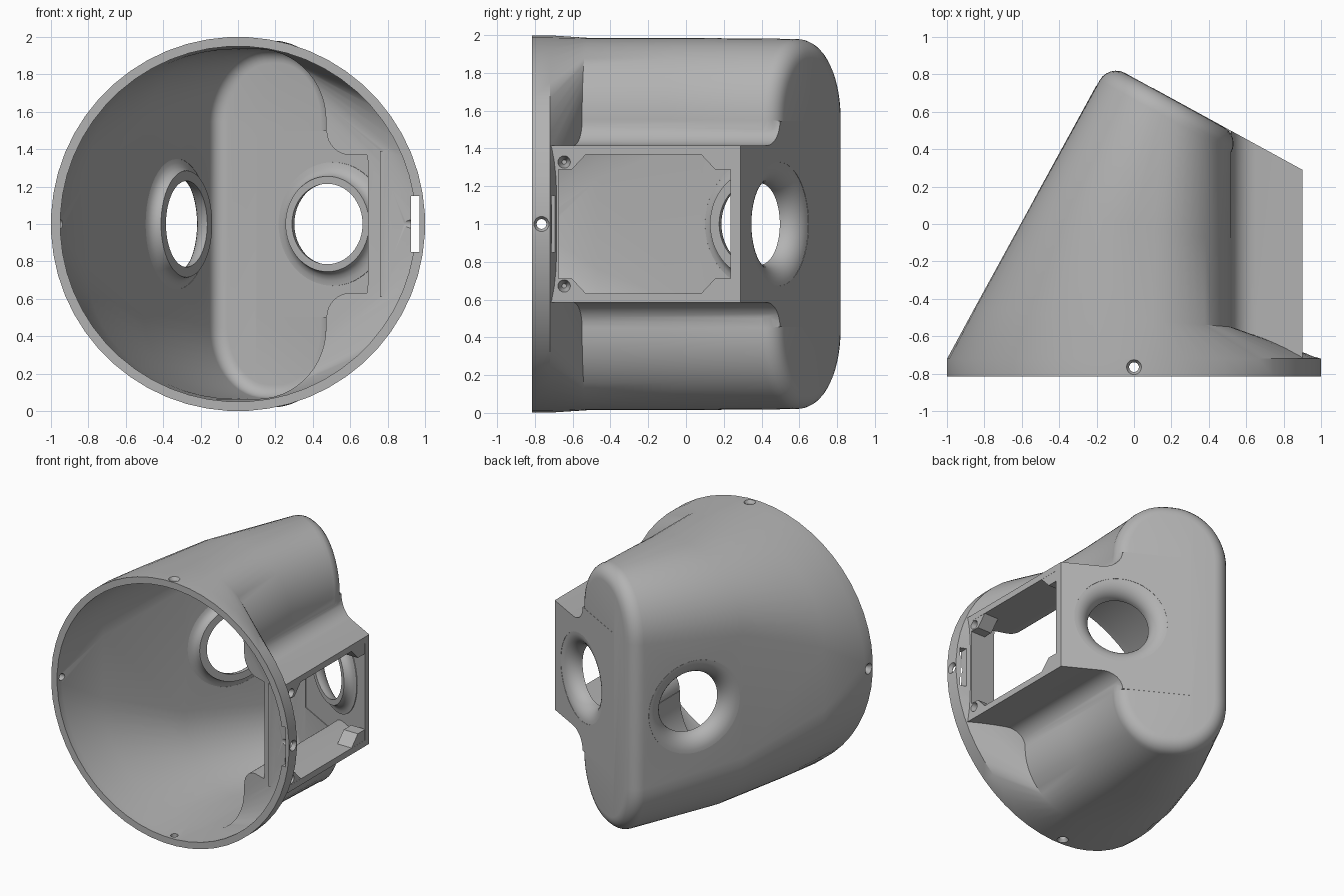
import bpy, bmesh
from math import sin, cos, pi, radians
from mathutils import Vector, Matrix

cube = bpy.data.objects.get("Cube")
if cube:
    bpy.data.objects.remove(cube)

grey = bpy.data.materials.new("housing_grey")
grey.use_nodes = True
grey.diffuse_color = (0.45, 0.45, 0.45, 1)
grey.node_tree.nodes["Principled BSDF"].inputs["Base Color"].default_value = (0.45, 0.45, 0.45, 1)

AXIS = Vector((0.48, 0.877))      # outward normal of the slanted end face
SIDE = Vector((0.877, -0.48))     # runs along the end face, away from the long wall


def make(name, bm):
    bmesh.ops.recalc_face_normals(bm, faces=bm.faces)
    mesh = bpy.data.meshes.new(name)
    bm.to_mesh(mesh)
    bm.free()
    mesh.materials.append(grey)
    ob = bpy.data.objects.new(name, mesh)
    bpy.context.collection.objects.link(ob)
    return ob


def loft(name, rings, closed=False):
    """Skin equal-length rings; cap both ends, or join last to first."""
    bm = bmesh.new()
    loops = [[bm.verts.new(p) for p in ring] for ring in rings]
    pairs = list(zip(loops, loops[1:] + loops[:1])) if closed else list(zip(loops, loops[1:]))
    for a, b in pairs:
        n = len(a)
        for i in range(n):
            j = (i + 1) % n
            bm.faces.new((a[i], a[j], b[j], b[i]))
    if not closed:
        bm.faces.new(loops[0])
        bm.faces.new(loops[-1])
    return make(name, bm)


def box(name, lo, hi):
    (x, y, z), (u, v, w) = lo, hi
    return loft(name, [[(x, y, k), (u, y, k), (u, v, k), (x, v, k)] for k in (z, w)])


def cone(name, centre, axis, r1, r2, depth):
    bm = bmesh.new()
    turn = Vector(axis).to_track_quat('Z', 'Y').to_matrix().to_4x4()
    bmesh.ops.create_cone(bm, cap_ends=True, segments=48, radius1=r1, radius2=r2,
                          depth=depth, matrix=Matrix.Translation(centre) @ turn)
    return make(name, bm)


def section(left, right, h, al, bl, ar, br, skip=0.0):
    """Rounded outline on the upright plane through left and right."""
    left, right = Vector(left), Vector(right)
    width = (right - left).length
    pts = []
    for q in range(4):
        a, b = (ar, br) if q in (0, 3) else (al, bl)
        mid = width - ar if q in (0, 3) else al
        lift = (h - b) * (1 if q < 2 else -1)
        for i in range(14):
            t = radians(90 * q + skip + (90 - 2 * skip) * i / 13)
            p = left + (right - left) * ((mid + a * cos(t)) / width)
            pts.append((p.x, p.y, 1 + lift + b * sin(t)))
    return pts


def end_plane(x):
    return 0.78 - 0.547 * x


def body(name, t, fillet):
    """Round mouth blending to a slanted long end, inset by thickness t."""
    r = 1 - t
    front = -0.815 - (0.03 if t else 0)
    rings = [section((-r, y), (r, y), r, r, r, r, r, 3) for y in (front, -0.72 - 0.8 * t)]
    for l, rt, al, bl in (((-0.85, -0.446), (0.52, -0.55), 0.85, 0.75),
                          ((-0.551, 0.1), (0.52, -0.1), 0.55, 0.52)):
        rings.append(section(Vector(l) + SIDE * t, Vector(rt) - Vector((t, t)),
                             0.985 - t, al - t, bl - t, 0.42 - t, 0.43 - t))
    corner = Vector((-0.136, 0.855)) - AXIS * (fillet + t) + SIDE * t
    far = Vector((0.52 - t, end_plane(0.52 - t) - (fillet + t) / 0.877))
    for k in range(7):
        a = k * pi / 12
        inset, up = fillet * (1 - cos(a)), AXIS * fillet * sin(a)
        rad = [v - t - inset for v in (0.98, 0.38, 0.43, 0.38, 0.43)]
        rings.append(section(corner + SIDE * inset + up, far - SIDE * inset + up, *rad))
    return loft(name, rings)


def side_box(name, t, front, x_out):
    """Side housing with filleted roots, cut off by the end plane."""
    half, root, rad = 0.415 - t, 0.52 - t, 0.13
    top = [(x_out, half)]
    for i in range(9):
        a = i * pi / 16
        top.append((root + rad - rad * sin(a), half + rad - rad * cos(a)))
    top.append((0.1, half + rad))
    outline = top + [(x, -z) for x, z in reversed(top)]
    back = 0.002 - t / 0.877
    return loft(name, [[(x, front, 1 + z) for x, z in outline],
                       [(x, end_plane(x) + back, 1 + z) for x, z in outline]])


def apply(target, op, tool):
    mod = target.modifiers.new("cut", 'BOOLEAN')
    mod.operation, mod.solver, mod.object = op, 'EXACT', tool
    bpy.context.view_layer.objects.active = target
    bpy.ops.object.modifier_apply(modifier=mod.name)
    bpy.data.objects.remove(tool)


# Hollow shell with side housing
shell = body("shell", 0, 0.1)
apply(shell, 'UNION', side_box("side_housing", 0, -0.72, 0.9))
apply(shell, 'DIFFERENCE', body("shell_hollow", 0.05, 0.07))
apply(shell, 'DIFFERENCE', side_box("housing_hollow", 0.047, -0.675, 1.1))

# Front bar and screw corners of the side opening
apply(shell, 'UNION', box("front_bar", (0.76, -0.719, 0.61), (0.899, -0.675, 1.39)))
for sy in (1, -1):
    for sz in (1, -1):
        shape = [(-0.02, -0.02), (0.145, -0.02), (0.145, 0), (0.07, 0.08), (-0.02, 0.08)]
        ring = [(-0.225 + sy * (-0.45 + y), 1 + sz * (0.368 - z)) for y, z in shape]
        apply(shell, 'UNION', loft("screw_corner", [[(x, y, z) for y, z in ring] for x in (0.78, 0.899)]))
        spot = (0.87, -0.235 + sy * 0.41, 1 + sz * 0.328)
        apply(shell, 'DIFFERENCE', cone("corner_screw_hole", spot, (1, 0, 0), 0.012, 0.036, 0.08))

# Notch and countersunk screw holes in the mouth rim
apply(shell, 'DIFFERENCE', box("rim_notch", (0.925, -0.85, 0.85), (0.97, -0.68, 1.15)))
for d in ((1, 0, 0), (-1, 0, 0), (0, 0, 1), (0, 0, -1)):
    rim = Vector((0, -0.765, 1))
    apply(shell, 'DIFFERENCE', cone("rim_hole", rim + Vector(d) * 0.97, d, 0.026, 0.026, 0.2))
    apply(shell, 'DIFFERENCE', cone("rim_sink", rim + Vector(d) * 0.992, d, 0.026, 0.045, 0.03))


# Flared ports through the long wall and the end face
def port(name, centre, normal, hole, rim, outer):
    n = Vector(normal).normalized()
    apply(shell, 'DIFFERENCE', cone("port_cut", centre, n, outer - 0.002, outer - 0.002, 0.24))
    flare, depth = outer - hole, 0.11
    prof = [(outer - flare * sin(i * pi / 16), -depth + depth * cos(i * pi / 16)) for i in range(9)]
    prof += [(rim, -depth)]
    prof += [(outer - (outer - rim) * cos(a), -depth + 0.06 * sin(a)) for a in (0.4, 0.8, 1.2, pi / 2)]
    u = Vector((0, 0, 1))
    v = n.cross(u)
    rings = []
    for i in range(64):
        a = i * pi / 32
        out = u * cos(a) + v * sin(a)
        rings.append([Vector(centre) + out * r + n * z for r, z in prof])
    return loft(name, rings, closed=True)


wall_port = port("wall_port", (-0.371, 0.43, 1), (-SIDE.x, -SIDE.y, 0), 0.23, 0.285, 0.35)
end_port = port("end_port", (0.53, end_plane(0.53), 1), (AXIS.x, AXIS.y, 0), 0.215, 0.255, 0.33)

# Smooth shading with crisp edges
bpy.ops.object.select_all(action='DESELECT')
for ob in (shell, wall_port, end_port):
    ob.select_set(True)
bpy.context.view_layer.objects.active = shell
bpy.ops.object.shade_smooth_by_angle(angle=radians(30))
